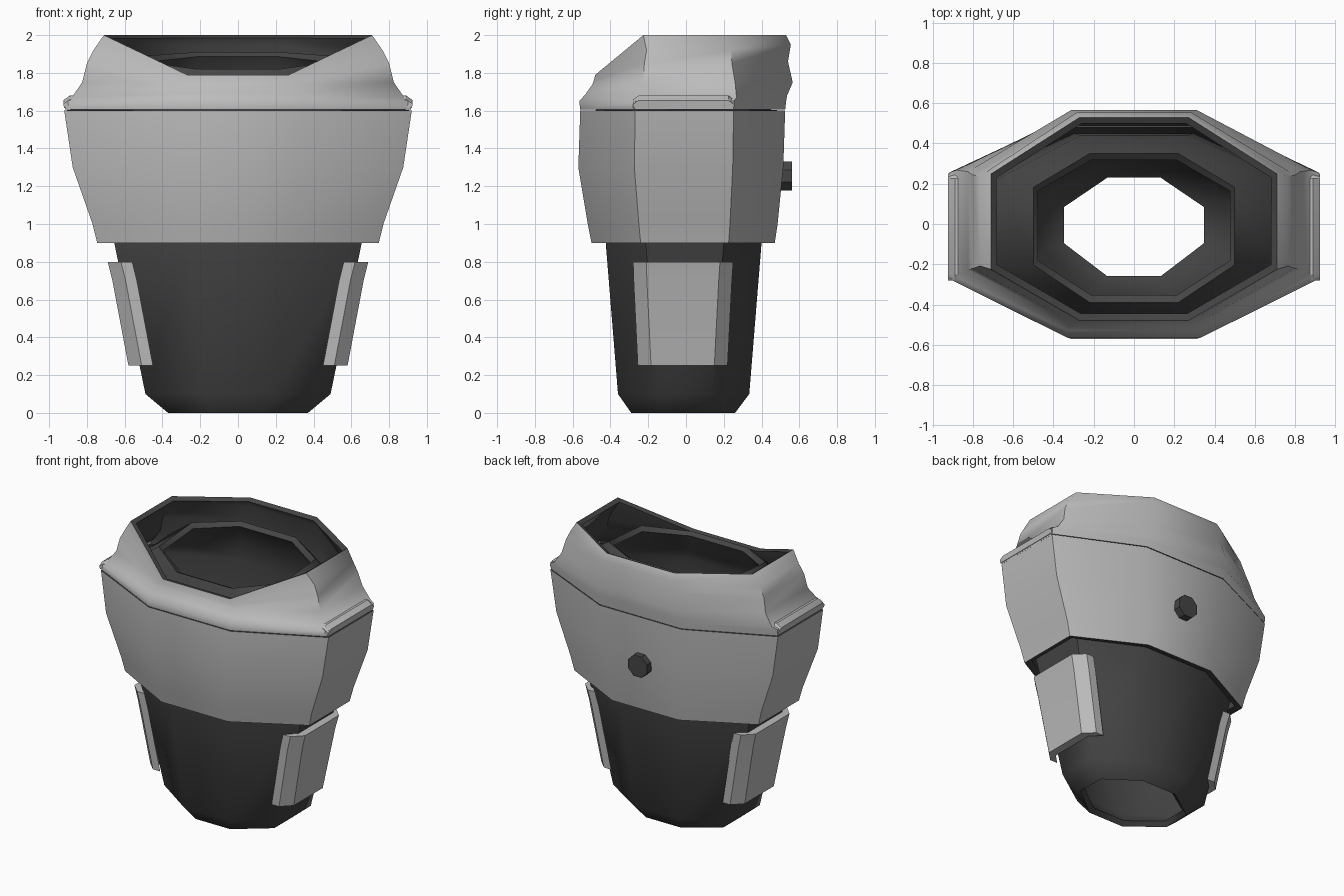
import bpy, bmesh, math

if "Cube" in bpy.data.objects:
    bpy.data.objects.remove(bpy.data.objects["Cube"])

dark = bpy.data.materials.new("dark_grey")
dark.diffuse_color = (0.06, 0.06, 0.06, 1)
dark.use_nodes = True
dark.node_tree.nodes["Principled BSDF"].inputs["Base Color"].default_value = dark.diffuse_color
light = bpy.data.materials.new("light_grey")
light.diffuse_color = (0.5, 0.5, 0.5, 1)
light.use_nodes = True
light.node_tree.nodes["Principled BSDF"].inputs["Base Color"].default_value = light.diffuse_color


def ring(z, hx, yf, yb, sx=0.36, sy=0.48):
    """Octagonal section; z is one height or (front, side front, side back, back)."""
    z0, z1, z2, z3 = z if isinstance(z, tuple) else (z,) * 4
    half = [(sx * hx, yf, z0), (hx, yf * sy, z1), (hx, yb * sy, z2), (sx * hx, yb, z3)]
    return half + [(-x, y, h) for x, y, h in reversed(half)]


def finish(name, bm, mats, thickness=0, angle=55):
    bmesh.ops.recalc_face_normals(bm, faces=bm.faces)
    me = bpy.data.meshes.new(name)
    bm.to_mesh(me)
    bm.free()
    ob = bpy.data.objects.new(name, me)
    bpy.context.collection.objects.link(ob)
    for m in mats:
        me.materials.append(m)
    bpy.ops.object.select_all(action='DESELECT')
    ob.select_set(True)
    bpy.context.view_layer.objects.active = ob
    if thickness:
        mod = ob.modifiers.new("wall", 'SOLIDIFY')
        mod.thickness = thickness
        mod.offset = -1
        mod.use_even_offset = True
        mod.material_offset = mod.material_offset_rim = len(mats) - 1
        bpy.ops.object.modifier_apply(modifier=mod.name)
    bpy.ops.object.shade_smooth_by_angle(angle=math.radians(angle))
    return ob


def loft(name, rings, mats, thickness=0, caps=False, angle=55):
    bm = bmesh.new()
    rows = [[bm.verts.new(p) for p in r] for r in rings]
    for a, b in zip(rows, rows[1:]):
        n = len(a)
        for i in range(n):
            j = (i + 1) % n
            bm.faces.new((a[i], a[j], b[j], b[i]))
    if caps:
        bm.faces.new(rows[0])
        bm.faces.new(rows[-1])
    return finish(name, bm, mats, thickness, angle)


# Inner liner: open tube from the foot hole to the tilted collar
loft("inner_body", [
    ring(0, 0.37, -0.29, 0.26, 0.38, 0.38),
    ring(0.1, 0.49, -0.36, 0.335, 0.38, 0.42),
    ring(0.9, 0.655, -0.425, 0.40, 0.38, 0.5),
    ring(1.3, 0.76, -0.47, 0.44, 0.37, 0.49),
    ring(1.6, 0.80, -0.48, 0.45, 0.37, 0.48),
    ring((1.68, 1.72, 1.74, 1.76), 0.70, -0.44, 0.44, 0.38, 0.48),
    ring((1.82, 1.86, 1.89, 1.91), 0.50, -0.39, 0.35, 0.44, 0.52),
], [dark], 0.04)

# Lower outer shell
loft("lower_shell", [
    ring(0.9, 0.745, -0.50, 0.47),
    ring(1.0, 0.77, -0.52, 0.485),
    ring(1.3, 0.875, -0.57, 0.515),
    ring(1.6, 0.92, -0.56, 0.525),
], [light, dark], 0.045)

# Upper outer shell with the dipped front of the neck opening
loft("upper_shell", [
    ring(1.605, 0.915, -0.56, 0.525),
    ring(1.65, 0.92, -0.565, 0.53),
    ring((1.69, 1.67, 1.67, 1.68), 0.88, -0.53, 0.535, 0.38, 0.5),
    ring((1.74, 1.75, 1.75, 1.75), 0.825, -0.495, 0.565, 0.38, 0.46),
    ring((1.755, 1.85, 1.85, 1.86), 0.80, -0.49, 0.54, 0.37, 0.45),
    ring((1.77, 1.92, 1.92, 1.95), 0.765, -0.485, 0.555, 0.37, 0.43),
    ring((1.79, 2.0, 2.0, 2.0), 0.71, -0.48, 0.53, 0.38, 0.47),
], [light, dark], 0.035)

for side, s in (("right", 1), ("left", -1)):
    # Hip pads wrapping the flat side of the liner
    def pad(z, x, yf, yb):
        outer = [(x - 0.07, yf), (x, yf + 0.07), (x, yb - 0.07), (x - 0.07, yb)]
        inner = [(px - 0.06, py) for px, py in reversed(outer)]
        return [(s * px, py, z) for px, py in outer + inner]
    loft(side + "_hip_pad", [pad(0.25, 0.58, -0.255, 0.22), pad(0.7, 0.665, -0.277, 0.243),
                             pad(0.8, 0.69, -0.28, 0.25)], [light], caps=True, angle=40)

    # Shoulder ledge along the shell seam
    def ledge(y, d):
        return [(s * x, y, z) for x, z in
                ((0.87, 1.615), (0.92, 1.615), (0.925, 1.655 - d), (0.89, 1.68 - d), (0.87, 1.68 - d))]
    loft(side + "_ledge", [ledge(-0.28, 0.02), ledge(-0.25, 0), ledge(0.225, 0), ledge(0.25, 0.02)],
         [light], caps=True, angle=30)

# Round back button
button = [[(0.083 * math.cos(a), y, 1.255 + 0.083 * math.sin(a))
           for a in [math.radians(22.5 + 45 * i) for i in range(8)]] for y in (0.48, 0.56)]
loft("back_button", button, [dark], caps=True, angle=30)
